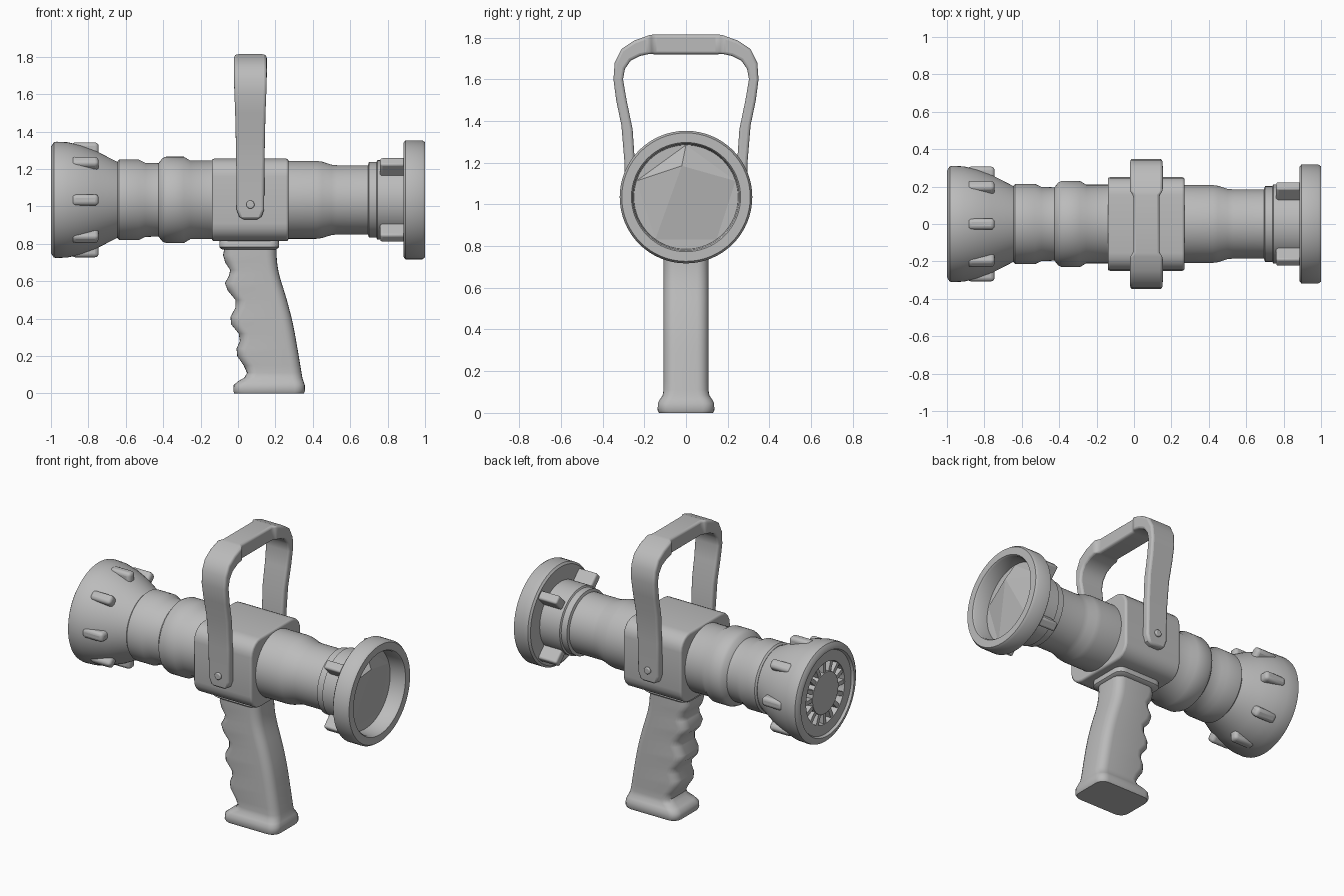
import bpy, bmesh
from math import pi, cos, sin, radians
from mathutils import Matrix, Vector

if "Cube" in bpy.data.objects:
    bpy.data.objects.remove(bpy.data.objects["Cube"])

AXIS = 1.035  # height of the barrel axis

grey = bpy.data.materials.new("plain grey")
grey.use_nodes = True
grey.diffuse_color = (0.5, 0.5, 0.5, 1)
grey.node_tree.nodes["Principled BSDF"].inputs["Base Color"].default_value = (0.5, 0.5, 0.5, 1)


def finish(name, bm, bevel=0, segments=3, angle=35):
    bmesh.ops.recalc_face_normals(bm, faces=bm.faces)
    mesh = bpy.data.meshes.new(name)
    bm.to_mesh(mesh)
    bm.free()
    mesh.materials.append(grey)
    obj = bpy.data.objects.new(name, mesh)
    bpy.context.collection.objects.link(obj)
    bpy.ops.object.select_all(action="DESELECT")
    obj.select_set(True)
    bpy.context.view_layer.objects.active = obj
    bpy.ops.object.shade_smooth_by_angle(angle=radians(angle))
    if bevel:
        mod = obj.modifiers.new("soft edges", "BEVEL")
        mod.width = bevel
        mod.segments = segments
        mod.limit_method = "ANGLE"
        mod.angle_limit = radians(40)
    return obj


def loft(name, rings, cap=True, **kw):
    """Skin a list of equal-length closed rings of points."""
    bm = bmesh.new()
    rows = [[bm.verts.new(p) for p in ring] for ring in rings]
    n = len(rows[0])
    for a, b in zip(rows, rows[1:]):
        for i in range(n):
            j = (i + 1) % n
            bm.faces.new((a[i], a[j], b[j], b[i]))
    if cap:
        bm.faces.new(rows[0])
        bm.faces.new(rows[-1])
    return finish(name, bm, **kw)


def lathe(name, profile, sides=64, **kw):
    """Turn (x, radius) points about the barrel axis."""
    rings = [[(x, r * cos(2 * pi * i / sides), AXIS + r * sin(2 * pi * i / sides))
              for i in range(sides)] for x, r in profile]
    return loft(name, rings, **kw)


def radial_blocks(name, count, start, x0, x1, r0, r1, width, bevel):
    """Equal blocks standing out around the barrel axis."""
    bm = bmesh.new()
    for k in range(count):
        turn = Matrix.Rotation(start + 2 * pi * k / count, 4, "X")
        place = Matrix.Translation((0, 0, AXIS)) @ turn
        place = place @ Matrix.Translation(((x0 + x1) / 2, 0, (r0 + r1) / 2))
        size = Matrix.Diagonal((x1 - x0, width, r1 - r0, 1))
        bmesh.ops.create_cube(bm, size=1, matrix=place @ size)
    return finish(name, bm, bevel=bevel)


def rounded_rect(x0, x1, hy, z, radius, steps=5):
    pts = []
    corners = ((x1 - radius, hy - radius, 0), (x0 + radius, hy - radius, 1),
               (x0 + radius, radius - hy, 2), (x1 - radius, radius - hy, 3))
    for cx, cy, q in corners:
        for s in range(steps + 1):
            a = (q + s / steps) * pi / 2
            pts.append((cx + radius * cos(a), cy + radius * sin(a), z))
    return pts


# Spray head with a recessed annular face
lathe("nozzle_head", [
    (-0.985, 0.01), (-0.985, 0.13), (-0.93, 0.135), (-0.93, 0.19), (-0.985, 0.195),
    (-0.985, 0.26), (-1.0, 0.268), (-1.0, 0.285), (-0.985, 0.308), (-0.97, 0.311),
    (-0.91, 0.308), (-0.84, 0.291), (-0.76, 0.262), (-0.64, 0.2), (-0.62, 0.1)])
radial_blocks("nozzle_teeth", 16, 0, -0.98, -0.92, 0.125, 0.2, 0.026, 0)
radial_blocks("nozzle_lugs", 8, 0, -0.89, -0.745, 0.2, 0.307, 0.06, 0.02)

# Stepped rear and front barrel sections
lathe("nozzle_collars", [
    (-0.65, 0.1), (-0.645, 0.205), (-0.635, 0.215), (-0.53, 0.215), (-0.495, 0.198),
    (-0.425, 0.196), (-0.405, 0.222), (-0.385, 0.231), (-0.29, 0.231), (-0.255, 0.21),
    (-0.1, 0.21)])
lathe("inlet_barrel", [
    (0.2, 0.208), (0.42, 0.208), (0.45, 0.204), (0.5, 0.188), (0.53, 0.185),
    (0.695, 0.185), (0.7, 0.202), (0.74, 0.202), (0.745, 0.212), (0.9, 0.212)])
lathe("inlet_coupling", [
    (0.885, 0.15), (0.885, 0.305), (0.895, 0.318), (0.985, 0.318), (1.0, 0.308),
    (1.0, 0.262), (0.99, 0.255), (0.9, 0.25), (0.9, 0.01)])
radial_blocks("coupling_lugs", 4, pi / 4, 0.76, 0.9, 0.17, 0.295, 0.055, 0.012)

# Faceted insert inside the coupling
bm = bmesh.new()
tip = bm.verts.new((0.955, -0.02, AXIS + 0.15))
base = [bm.verts.new((0.9, 0.25 * cos(a), AXIS + 0.25 * sin(a)))
        for a in (radians(18 + 72 * k) for k in range(5))]
for k in range(5):
    bm.faces.new((tip, base[k], base[(k + 1) % 5]))
bm.faces.new(base)
finish("inlet_insert", bm, angle=10)

# Valve block with rounded long edges
rings = []
for x in (-0.14, 0.27):
    ring = rounded_rect(-0.22, 0.22, 0.25, 0, 0.095)
    rings.append([(x, y, AXIS + h) for h, y, _ in ring])
loft("valve_block", rings, bevel=0.012)

# Carrying bail: outer y, z, inner y, z, half width
half = [
    (0.285, 0.93, 0.235, 0.93, 0.035), (0.288, 0.945, 0.235, 0.945, 0.06),
    (0.29, 0.985, 0.235, 0.985, 0.074), (0.295, 1.2, 0.245, 1.2, 0.075),
    (0.31, 1.38, 0.256, 1.36, 0.078), (0.335, 1.5, 0.285, 1.5, 0.081),
    (0.348, 1.6, 0.302, 1.6, 0.085), (0.342, 1.68, 0.293, 1.65, 0.087),
    (0.31, 1.745, 0.265, 1.69, 0.088), (0.25, 1.785, 0.22, 1.712, 0.088),
    (0.175, 1.812, 0.175, 1.722, 0.088), (0.155, 1.815, 0.155, 1.72, 0.07)]
path = half + [(-a, b, -c, d, w) for a, b, c, d, w in reversed(half)]
CX = 0.066
loft("carrying_bail", [[(CX - w, oy, oz), (CX + w, oy, oz), (CX + w, iy, iz), (CX - w, iy, iz)]
                       for oy, oz, iy, iz, w in path], bevel=0.014)

# Pivot screws
for side, label in ((1, "left"), (-1, "right")):
    bm = bmesh.new()
    place = Matrix.Translation((CX, side * 0.288, 1.01)) @ Matrix.Rotation(pi / 2, 4, "X")
    bmesh.ops.create_cone(bm, cap_ends=True, segments=24, radius1=0.022, radius2=0.022,
                          depth=0.03, matrix=place)
    finish("pivot_screw_" + label, bm, bevel=0.006)

# Pistol grip with finger grooves: z, front x, rear x, half depth
grip = [
    (0, -0.02, 0.352, 0.13), (0.012, -0.025, 0.358, 0.136), (0.045, -0.023, 0.357, 0.135),
    (0.065, 0.0, 0.35, 0.125), (0.085, 0.035, 0.344, 0.112), (0.11, 0.048, 0.34, 0.108),
    (0.15, 0.03, 0.333, 0.108), (0.2, -0.004, 0.325, 0.108), (0.24, -0.008, 0.318, 0.108),
    (0.28, 0.01, 0.311, 0.108), (0.32, 0.004, 0.304, 0.108), (0.37, -0.037, 0.294, 0.108),
    (0.41, -0.04, 0.285, 0.108), (0.46, -0.013, 0.272, 0.108), (0.5, -0.013, 0.261, 0.108),
    (0.55, -0.055, 0.246, 0.108), (0.59, -0.07, 0.233, 0.108), (0.63, -0.048, 0.222, 0.108),
    (0.66, -0.042, 0.215, 0.108), (0.7, -0.068, 0.209, 0.108), (0.74, -0.08, 0.206, 0.108),
    (0.79, -0.07, 0.205, 0.108)]
loft("pistol_grip", [rounded_rect(a, b, hy, z, 0.055) for z, a, b, hy in grip], angle=50)
loft("grip_flange", [rounded_rect(-0.1 + d, 0.22 - d, 0.135 - d, z, 0.05)
                     for z, d in ((0.77, 0.015), (0.782, 0), (0.81, 0), (0.83, 0.01))])
